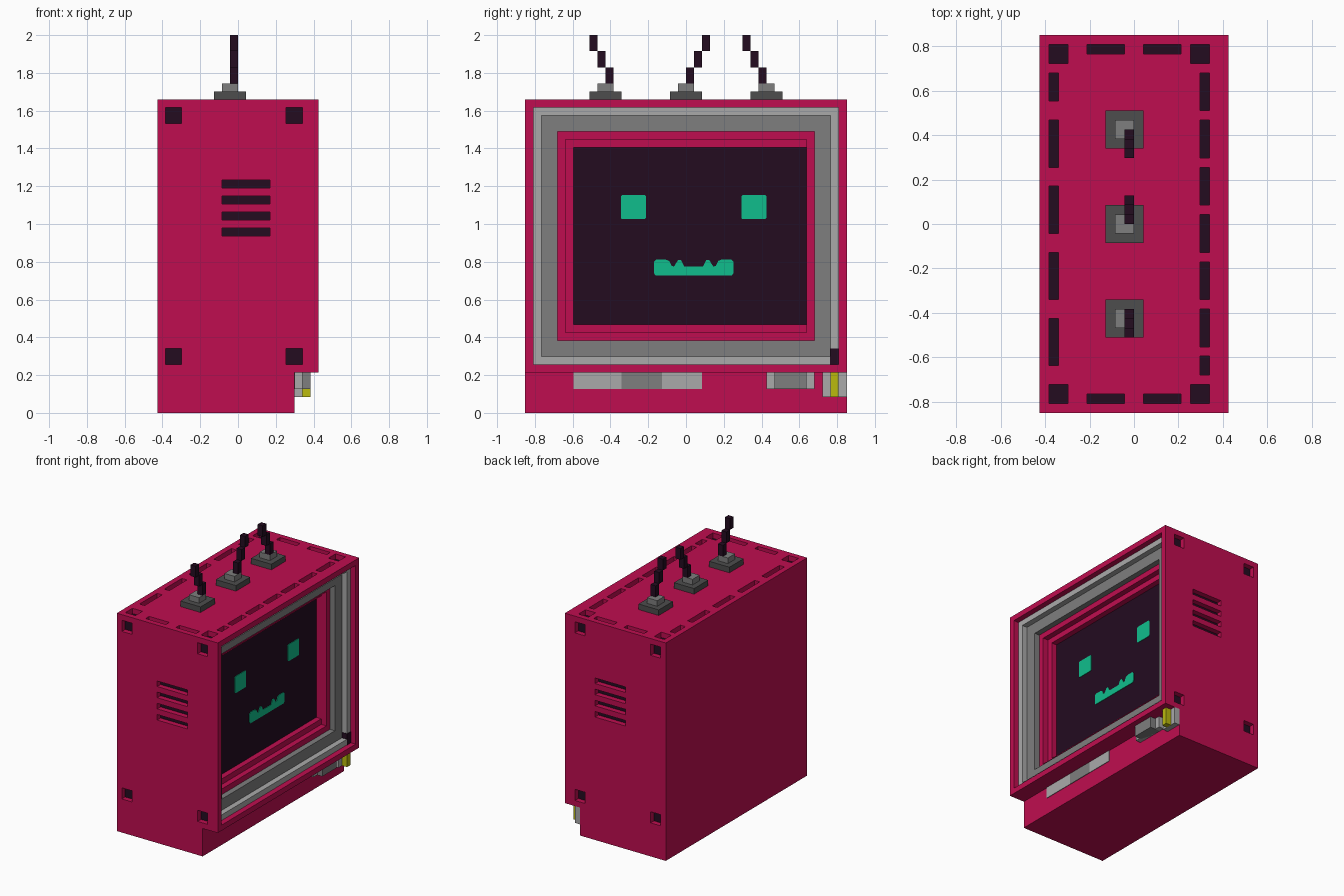
import bpy, bmesh, math
from mathutils import Vector

if "Cube" in bpy.data.objects:
    bpy.data.objects.remove(bpy.data.objects["Cube"], do_unlink=True)

U = 2 / 47  # one block; all sizes below are in blocks


def material(name, r, g, b):
    m = bpy.data.materials.new(name)
    m.use_nodes = True
    m.diffuse_color = (r, g, b, 1)
    bsdf = next(n for n in m.node_tree.nodes if n.type == 'BSDF_PRINCIPLED')
    bsdf.inputs["Base Color"].default_value = (r, g, b, 1)
    return m


PINK = material("crimson pink", 0.52, 0.004, 0.08)
DARK = material("near black purple", 0.017, 0.0035, 0.0145)
LIGHT = material("light grey", 0.40, 0.40, 0.40)
GREY = material("mid grey", 0.21, 0.21, 0.21)
SLATE = material("dark grey", 0.075, 0.075, 0.075)
TEAL = material("teal green", 0.005, 0.515, 0.262)
YELLOW = material("yellow", 0.49, 0.49, 0.004)


def finish(name, bm, mats):
    bmesh.ops.recalc_face_normals(bm, faces=bm.faces)
    bmesh.ops.scale(bm, vec=(U, U, U), verts=bm.verts)
    me = bpy.data.meshes.new(name)
    bm.to_mesh(me)
    bm.free()
    for m in mats:
        me.materials.append(m)
    ob = bpy.data.objects.new(name, me)
    bpy.context.collection.objects.link(ob)
    return ob


def boxes(name, mat, *spans):
    """One object made of boxes, each (x0, x1, y0, y1, z0, z1)."""
    bm = bmesh.new()
    for x0, x1, y0, y1, z0, z1 in spans:
        vs = bmesh.ops.create_cube(bm, size=1)["verts"]
        bmesh.ops.scale(bm, vec=(x1 - x0, y1 - y0, z1 - z0), verts=vs)
        bmesh.ops.translate(bm, vec=((x0 + x1) / 2, (y0 + y1) / 2, (z0 + z1) / 2), verts=vs)
    return finish(name, bm, [mat] if mat else [])


def prism(name, mat, points, direction):
    """Extrude a flat outline along a direction."""
    bm = bmesh.new()
    face = bm.faces.new([bm.verts.new(p) for p in points])
    new = bmesh.ops.extrude_face_region(bm, geom=[face])["geom"]
    bmesh.ops.translate(bm, vec=direction, verts=[v for v in new if isinstance(v, bmesh.types.BMVert)])
    return finish(name, bm, [mat])


# Casing: side profile with a notch under the screen
profile = [(-10, 0), (7, 0), (7, 5), (10, 5), (10, 39), (-10, 39)]
casing = prism("casing", PINK, [(x, -20, z) for x, z in profile], (0, 40, 0))

# Stepped screen opening: floor x, then y and z limits
steps = [(9, -19, 19, 6, 38), (8, -18, 18, 7, 37), (7, -16, 16, 9, 35),
         (6, -15, 15, 10, 34), (5, -14, 15, 11, 33)]
cutters = [boxes("screen_cutter", None, (x, 11, y0, y1, z0, z1)) for x, y0, y1, z0, z1 in steps]

# Shallow holes: corner sockets and vents on both ends, sockets and slots on top
D = 0.95
holes = []
for y0, y1 in ((-20.5, -20 + D), (20 - D, 20.5)):
    for x in (-9, 6):
        holes += [(x, x + 2, y0, y1, z, z + 2) for z in (6, 36)]
    holes += [(-2, 4, y0, y1, z, z + 1) for z in (22, 24, 26, 28)]
top = (39 - D, 39.5)
for x in (-9, 6):
    holes += [(x, x + 2, y, y + 2, *top) for y in (-19, 17)]
for x in (-5, 1):
    holes += [(x, x + 4, y, y + 1, *top) for y in (-19, 18)]
holes += [(-9, -8, a, b, *top) for a, b in ((13, 16), (6, 11), (-1, 4), (-8, -3), (-15, -10))]
holes += [(7, 8, a, a + 4, *top) for a in (12, 7, 2, -3, -8, -13)]
holes += [(7, 8, -16, -14, *top)]
cutters.append(boxes("hole_cutter", None, *holes))

for c in cutters:
    c.hide_render = True
    mod = casing.modifiers.new(c.name, 'BOOLEAN')
    mod.operation, mod.solver, mod.object = 'DIFFERENCE', 'EXACT', c
bpy.context.view_layer.update()
cut_mesh = bpy.data.meshes.new_from_object(casing.evaluated_get(bpy.context.evaluated_depsgraph_get()))
casing.modifiers.clear()
casing.data = cut_mesh
for c in cutters:
    bpy.data.objects.remove(c, do_unlink=True)

# Colour the casing: dark hole floors and screen, grey rings around the screen
cut_mesh.materials.clear()
for m in (PINK, DARK, LIGHT, GREY):
    cut_mesh.materials.append(m)
for p in cut_mesh.polygons:
    # middle of the face's bounding box, in blocks
    co = [cut_mesh.vertices[i].co / U for i in p.vertices]
    x, y, z = [(min(v[k] for v in co) + max(v[k] for v in co)) / 2 for k in range(3)]
    n = p.normal
    e = 0.02
    p.material_index = 0
    if abs(n.y) > 0.9 and abs(abs(y) - (20 - D)) < e and x < 8.9:
        p.material_index = 1
    elif n.z > 0.9 and abs(z - (39 - D)) < e:
        p.material_index = 1
    elif n.x > 0.9 and abs(x - 5) < e and 11 - e < z < 33 + e and abs(y) < 16:
        p.material_index = 1
    elif abs(y) < 19 - e and 6 + e < z < 38 - e:
        if 8 + e < x < 9 + e:
            p.material_index = 2
        elif 7 + e < x < 8 + e:
            p.material_index = 3

# Power light in the lower corner of the screen ring
boxes("corner_light", DARK, (8, 9.08, 17.93, 19, 6, 8))

# Face on the screen
T = 0.1
c = 0.15
for name, y in (("eye_front", -8.1), ("eye_back", 6.9)):
    y1, z0, z1 = y + 3.1, 24.1, 27.1
    pts = [(y + c, z0), (y1 - c, z0), (y1, z0 + c), (y1, z1 - c),
           (y1 - c, z1), (y + c, z1), (y, z1 - c), (y, z0 + c)]
    prism(name, TEAL, [(5, a, b) for a, b in pts], (T, 0, 0))
half = [(3.8, 17.1), (4, 17.4), (4, 18.8), (3.7, 19.1), (2.6, 19.1), (2.1, 18.9),
        (1.8, 18.3), (1.5, 18.2), (1.0, 19), (0.6, 19), (0.2, 18.2)]
shift = 0.95
half = [(a + 0.95, b) for a, b in half]
mouth = half + [(-a, b) for a, b in reversed(half)]
prism("mouth", TEAL, [(5, a + shift, b) for a, b in mouth], (T, 0, 0))

# Ports in the notch below the screen
boxes("drive_slot_ends", LIGHT, (7, 7.1, -14, -8, 3, 5), (7, 7.1, -3, 2, 3, 5))
boxes("drive_slot_middle", GREY, (7, 7.1, -8, -3, 3, 5))
boxes("port_plate", LIGHT, (7, 8, 10, 16, 3, 5))
boxes("port_block", GREY, (7, 9, 11, 15, 3, 5))
boxes("switch_plate", LIGHT, (7, 8, 17, 20, 2, 5))
boxes("switch_lever", YELLOW, (7, 9, 18, 19, 2, 5))

# Three aerials: plate, collar and a stepped wire leaning along y
for name, y, start, lean in (("front", -10, -10, -1), ("middle", 0, 0, 1), ("back", 10, 9, -1)):
    boxes(f"{name}_aerial_plate", SLATE, (-3, 1, y - 2, y + 2, 39, 40))
    # end aerials' collars sit on the plate's centre
    boxes(f"{name}_aerial_collar", GREY, (-2, 0, y - 1, y + 1, 40, 41))
    boxes(f"{name}_aerial_wire", DARK,
          *[(-1, 0, start + lean * i, start + lean * i + 1, 41 + 2 * i, 43 + 2 * i) for i in range(3)])
